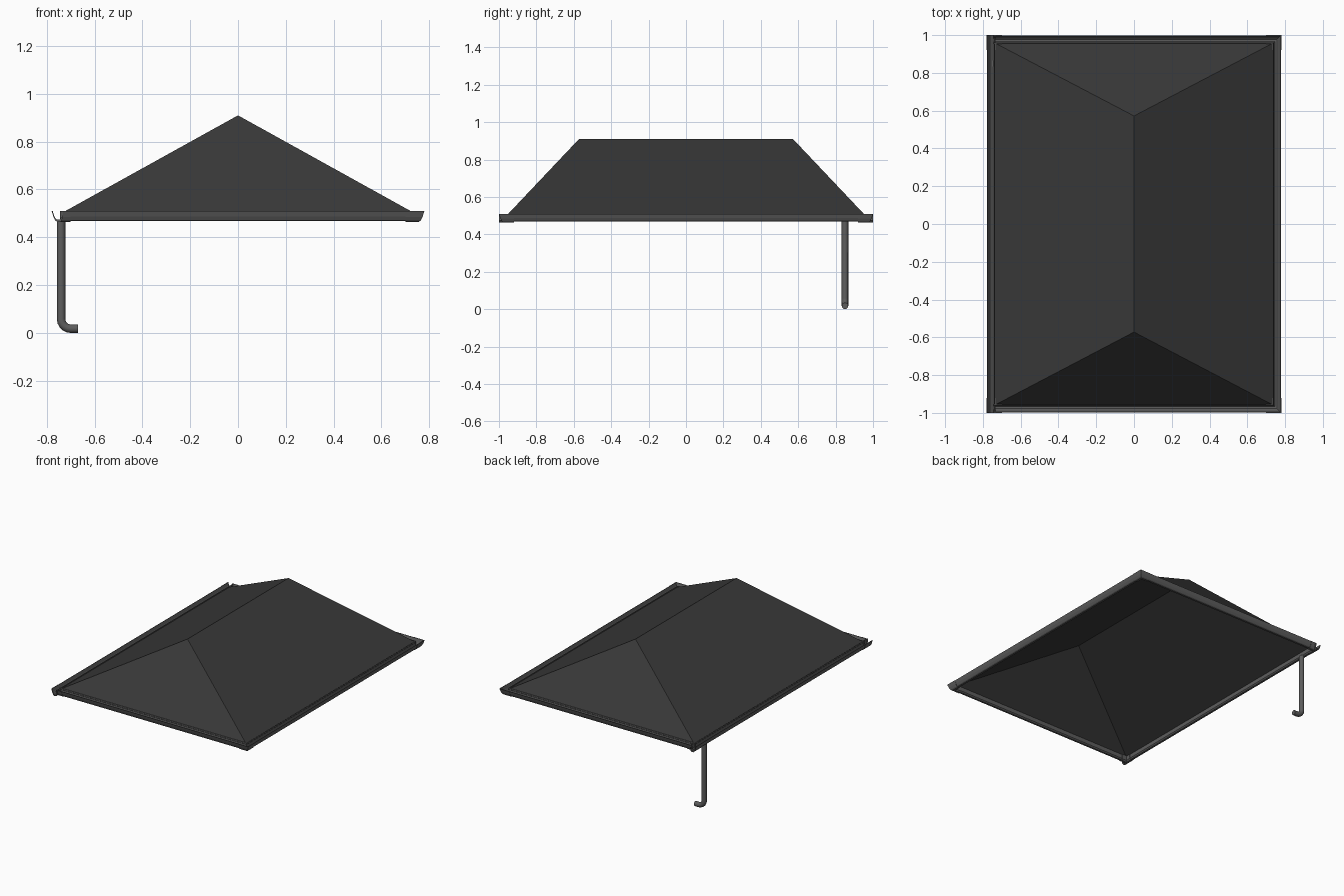
import bpy, bmesh, math
from mathutils import Vector

if "Cube" in bpy.data.objects:
    bpy.data.objects.remove(bpy.data.objects["Cube"])


def material(name, v):
    m = bpy.data.materials.new(name)
    m.diffuse_color = (v, v, v, 1)
    m.use_nodes = True
    m.node_tree.nodes["Principled BSDF"].inputs["Base Color"].default_value = m.diffuse_color
    return m


ROOF = material("dark roof grey", 0.04)
METAL = material("gutter grey", 0.11)


def add_object(name, bm, mat, smooth=False):
    bmesh.ops.recalc_face_normals(bm, faces=bm.faces[:])
    me = bpy.data.meshes.new(name)
    bm.to_mesh(me)
    bm.free()
    me.materials.append(mat)
    ob = bpy.data.objects.new(name, me)
    bpy.context.collection.objects.link(ob)
    if smooth:
        bpy.context.view_layer.objects.active = ob
        ob.select_set(True)
        bpy.ops.object.shade_smooth_by_angle(angle=math.radians(50))
        ob.select_set(False)
    return ob


def sweep(name, path, profile, up, smooth=False):
    """Sweep a closed profile along a planar path with mitred corners."""
    bm = bmesh.new()
    path = [Vector(p) for p in path]
    up = Vector(up)
    rings = []
    for i, p in enumerate(path):
        a = (p - path[i - 1]).normalized() if i else (path[1] - p).normalized()
        b = (path[i + 1] - p).normalized() if i < len(path) - 1 else a
        side = (a + b).normalized().cross(up)
        side /= max(0.2, side.dot(a.cross(up)))
        rings.append([bm.verts.new(p + side * u + up * v) for u, v in profile])
    n = len(profile)
    for r, s in zip(rings, rings[1:]):
        for k in range(n):
            bm.faces.new((r[k], r[(k + 1) % n], s[(k + 1) % n], s[k]))
    bm.faces.new(rings[0])
    bm.faces.new(rings[-1])
    return add_object(name, bm, METAL, smooth)


# Hip roof, open underneath
EX, EY, EZ, RY, RZ = 0.74, 0.96, 0.50, 0.572, 0.91
bm = bmesh.new()
fl, fr, br, bl = [bm.verts.new((x * EX, y * EY, EZ))
                  for x, y in ((-1, -1), (1, -1), (1, 1), (-1, 1))]
rf, rb = bm.verts.new((0, -RY, RZ)), bm.verts.new((0, RY, RZ))
for f in ((fl, fr, rf), (fr, br, rb, rf), (br, bl, rb), (bl, fl, rf, rb)):
    bm.faces.new(f)
add_object("hip_roof", bm, ROOF)

# Open-topped gutter section (outward offset, height)
CU, CV = 0.022, 0.51
outer = [(0.0433, 0.51), (0.036, 0.487), (0.029, 0.473), (0.022, 0.468),
         (0.009, 0.468), (0.002, 0.476), (0.0005, 0.51)]


def scaled(s):
    return [(CU + (u - CU) * s, CV + (v - CV) * s) for u, v in outer]


trough = outer + scaled(0.86)[::-1]
collar = scaled(1.08) + scaled(0.98)[::-1]

# Gutters: front, right and back are mitred, left runs through with open ends
GX, GY, LX = 0.735, 0.955, -0.745
Z = (0, 0, 1)
sweep("gutter_front_right_back",
      [(LX, -GY, 0), (GX, -GY, 0), (GX, GY, 0), (LX, GY, 0)], trough, Z)
sweep("gutter_left", [(-GX, 0.998, 0), (-GX, -0.998, 0)], trough, Z)

# Corner fittings
L = 0.035
sweep("corner_front_right", [(GX - L, -GY, 0), (GX, -GY, 0), (GX, -GY + L, 0)], collar, Z)
sweep("corner_back_right", [(GX, GY - L, 0), (GX, GY, 0), (GX - L, GY, 0)], collar, Z)
sweep("collar_front", [(LX, -GY, 0), (-GX + L, -GY, 0)], collar, Z)
sweep("collar_back", [(-GX + L, GY, 0), (LX, GY, 0)], collar, Z)
sweep("collar_left_front", [(-GX, -GY + L, 0), (-GX, -1.0, 0)], collar, Z)
sweep("collar_left_back", [(-GX, 1.0, 0), (-GX, GY - L, 0)], collar, Z)

# Downpipe with a bent outlet
R, B, PX, PY = 0.0175, 0.04, -0.74, 0.85
path = [(PX, PY, 0.475)]
for i in range(6):
    t = i / 5 * math.pi / 2
    path.append((PX + B - B * math.cos(t), PY, R + B - B * math.sin(t)))
path.append((-0.67, PY, R))
circle = [(R * math.cos(k * math.tau / 12), R * math.sin(k * math.tau / 12))
          for k in range(12)]
sweep("downpipe", path, circle, (0, 1, 0), smooth=True)
